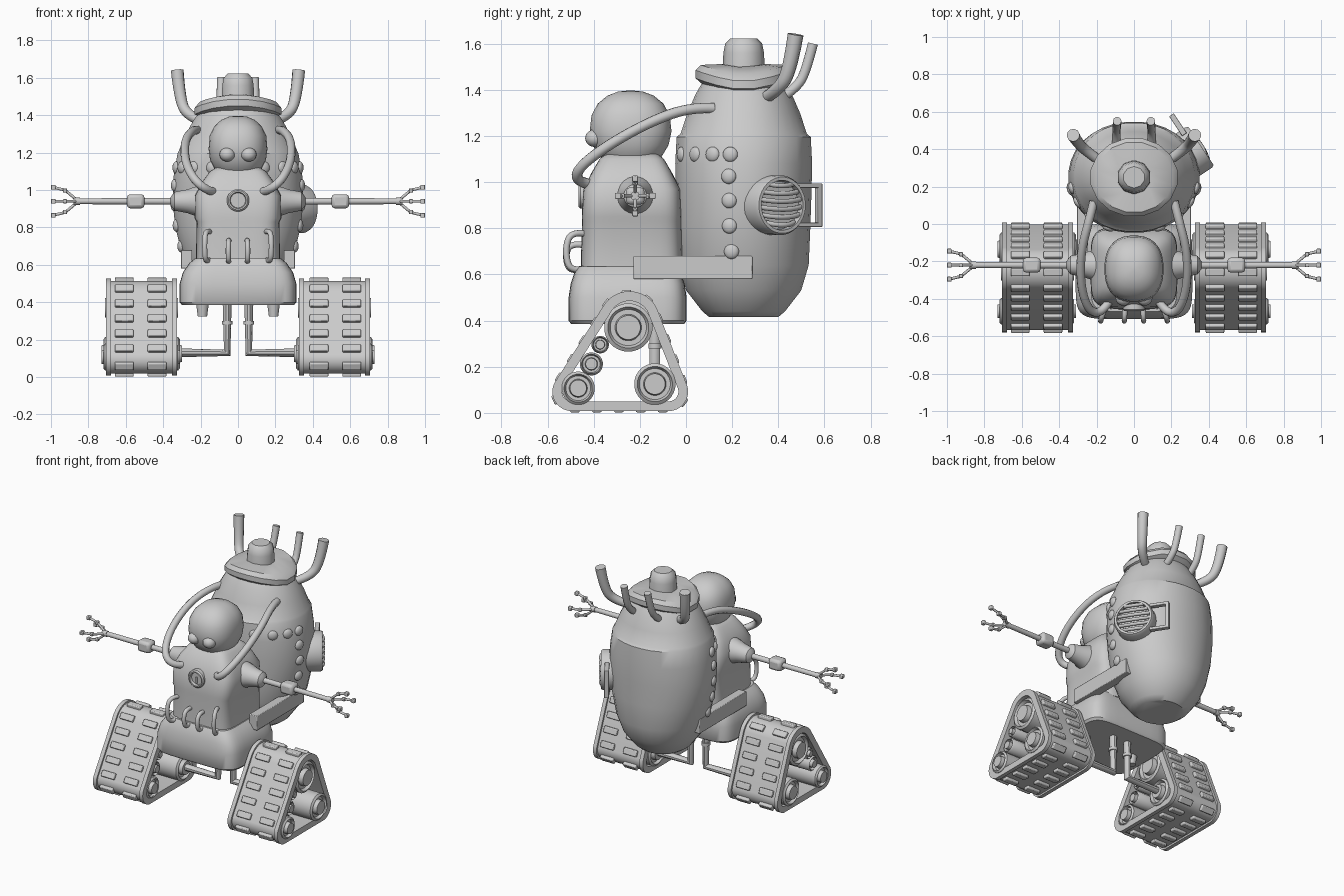
import bpy, bmesh, math
from mathutils import Matrix, Vector

if "Cube" in bpy.data.objects:
    bpy.data.objects.remove(bpy.data.objects["Cube"])

GREY = bpy.data.materials.new("plain_grey")
GREY.diffuse_color = (0.6, 0.6, 0.6, 1)
GREY.use_nodes = True
GREY.node_tree.nodes["Principled BSDF"].inputs["Base Color"].default_value = GREY.diffuse_color


def finish(name, bm, bevel=0):
    bmesh.ops.recalc_face_normals(bm, faces=bm.faces)
    me = bpy.data.meshes.new(name)
    bm.to_mesh(me)
    bm.free()
    me.materials.append(GREY)
    ob = bpy.data.objects.new(name, me)
    bpy.context.collection.objects.link(ob)
    if bevel:
        m = ob.modifiers.new("bevel", 'BEVEL')
        m.width, m.segments = bevel, 2
    return ob


def loft(name, rows, n=32, p=2, cx=0, cy=0, mat=None):
    """Stack of superellipse rings: rows of (z, rx, ry)."""
    bm = bmesh.new()
    rings = []
    for z, rx, ry in rows:
        ring = []
        for i in range(n):
            a = 2 * math.pi * (i + .5) / n
            c, s = math.cos(a), math.sin(a)
            ring.append(bm.verts.new((cx + rx * math.copysign(abs(c) ** (2 / p), c),
                                      cy + ry * math.copysign(abs(s) ** (2 / p), s), z)))
        rings.append(ring)
    for a, b in zip(rings, rings[1:]):
        for i in range(n):
            bm.faces.new((a[i], a[(i + 1) % n], b[(i + 1) % n], b[i]))
    bm.faces.new(rings[0])
    bm.faces.new(rings[-1])
    if mat:
        bm.transform(mat)
    return finish(name, bm)


def lathe_x(name, rows, s, y, z, n=24):
    """Round part on the x axis: rows of (x, radius)."""
    m = Matrix.Diagonal((s, 1, 1, 1)) @ Matrix.Translation((0, y, z)) @ Matrix.Rotation(math.pi / 2, 4, 'Y')
    return loft(name, [(x, r, r) for x, r in rows], n, mat=m)


def tube(name, pts, r, smooth=True, radii=None):
    cu = bpy.data.curves.new(name, 'CURVE')
    cu.dimensions = '3D'
    cu.bevel_depth, cu.bevel_resolution, cu.use_fill_caps = r, 3, True
    sp = cu.splines.new('NURBS' if smooth else 'POLY')
    sp.points.add(len(pts) - 1)
    for i, q in enumerate(pts):
        sp.points[i].co = (*q, 1)
        sp.points[i].radius = radii[i] if radii else 1
    if smooth:
        sp.order_u, sp.use_endpoint_u, sp.resolution_u = 3, True, 6
    tmp = bpy.data.objects.new(name, cu)
    bpy.context.collection.objects.link(tmp)
    dg = bpy.context.evaluated_depsgraph_get()
    me = bpy.data.meshes.new_from_object(tmp.evaluated_get(dg))
    bpy.data.objects.remove(tmp)
    me.materials.clear()
    me.materials.append(GREY)
    ob = bpy.data.objects.new(name, me)
    bpy.context.collection.objects.link(ob)
    return ob


def box(name, c, size, bevel=0, rot=None):
    bm = bmesh.new()
    bmesh.ops.create_cube(bm, size=1)
    bm.transform(Matrix.Translation(c) @ (rot or Matrix()) @ Matrix.Diagonal((*size, 1)))
    return finish(name, bm, bevel)


def ball(name, c, size, rot=None):
    bm = bmesh.new()
    bmesh.ops.create_uvsphere(bm, u_segments=16, v_segments=10, radius=1)
    bm.transform(Matrix.Translation(c) @ (rot or Matrix()) @ Matrix.Diagonal((*size, 1)))
    return finish(name, bm)


# Boiler tank on the back
TANK = [(.415, .15, .15), (.44, .185, .18), (.53, .25, .25), (.64, .295, .283), (.8, .337, .29),
        (.95, .352, .295), (1.08, .345, .298), (1.195, .325, .292), (1.21, .318, .275),
        (1.3, .28, .245), (1.38, .235, .21), (1.44, .19, .175), (1.47, .16, .15)]
loft("tank", TANK, n=32, p=2.1, cy=.25)


def tank_x(y, z):
    for a, b in zip(TANK, TANK[1:]):
        if a[0] <= z <= b[0]:
            t = (z - a[0]) / (b[0] - a[0])
            rx, ry = a[1] + t * (b[1] - a[1]), a[2] + t * (b[2] - a[2])
            v = (y - .25) / ry
            n = Vector((math.sqrt(1 - v * v) / rx, v / ry, 0)).normalized()
            return rx * math.sqrt(1 - v * v), n


# Bent lid with a knob
lid = loft("lid", [(1.40, .17, .16), (1.44, .236, .212), (1.475, .236, .212), (1.50, .21, .19), (1.512, .1, .1)],
           n=16, cy=.25)
for v in lid.data.vertices:
    v.co.z -= .55 * v.co.x ** 2
    v.co.z += .1 * abs(v.co.y - .25) - .01
loft("lid_knob", [(1.48, .092, .092), (1.56, .088, .088), (1.60, .08, .08), (1.622, .058, .058)], n=10, cy=.25)

# Torso, skirt and head
loft("torso", [(.60, .225, .222), (.83, .222, .216), (.85, .232, .217), (.97, .23, .21), (1.04, .195, .175),
               (1.10, .15, .14), (1.125, .11, .11)], n=40, p=5, cy=-.235)
loft("skirt", [(.385, .30, .245), (.40, .312, .256), (.50, .312, .256), (.56, .295, .247), (.61, .26, .23),
               (.635, .23, .215)], n=40, p=6, cy=-.253)
loft("head", [(1.08, .10, .10), (1.11, .125, .135), (1.16, .15, .165), (1.22, .158, .178), (1.29, .152, .17),
              (1.34, .128, .143), (1.375, .09, .10), (1.392, .05, .055), (1.397, .01, .01)], p=2.4, cy=-.24)

# Chest porthole and handles
front = Matrix.Translation((0, -.44, .945)) @ Matrix.Rotation(math.pi / 2, 4, 'X')
loft("porthole", [(-.02, .06, .06), (.018, .06, .06), (.026, .052, .052), (.026, .044, .044), (.010, .04, .04)],
     n=24, mat=front)
box("porthole_needle", (0, -.452, .935), (.01, .01, .04))
for x, top in ((-.16, .79), (-.052, .74), (.052, .74), (.16, .79)):
    k = 1.12 if abs(x) > .1 else 1
    tube("chest_handle", [(x * .92, -.43, top - .015), (x * k * .97, -.50, top), (x * k, -.525, (top + .61) / 2),
                          (x * k * .97, -.50, .605), (x * .92, -.43, .63)], .014)

# Triangular belt outline: support points of three circles, shared by belt, rims and treads
CORNERS = (((-.245, .395), .12), ((-.495, .092), .072), ((-.075, .092), .072))


def outline(off, n=60):
    pts = []
    for i in range(n):
        a = 2 * math.pi * (i + .5) / n
        d = Vector((math.cos(a), math.sin(a)))
        c, r = max(CORNERS, key=lambda k: Vector(k[0]).dot(d) + k[1])
        pts.append(Vector(c) + (r + off) * d)
    return pts


def belt(name, s, x0, x1, inner, outer):
    bm = bmesh.new()
    loops = [[bm.verts.new((s * x, *q)) for q in outline(o)]
             for x, o in ((x0, inner), (x0, outer), (x1, outer), (x1, inner))]
    for k in range(4):
        a, b = loops[k], loops[(k + 1) % 4]
        for i in range(len(a)):
            j = (i + 1) % len(a)
            bm.faces.new((a[i], a[j], b[j], b[i]))
    finish(name, bm)


def treads(s):
    pts = outline(0)
    segs = [(a, b) for a, b in zip(pts, pts[1:] + pts[:1])]
    total = sum((b - a).length for a, b in segs)
    step = total / 18
    nxt, run = step / 2, 0
    for a, b in segs:
        d = b - a
        while run <= nxt < run + d.length:
            q = a + d * ((nxt - run) / d.length)
            rot = Matrix.Rotation(math.atan2(d.y, d.x), 4, 'X')
            for x in (.433, .608):
                box("tread", (s * x, q.x, q.y), (.1, .042, .036), .006, rot)
            nxt += step
        run += d.length


for s in (1, -1):
    # Eyes, bolts and exhaust pipes
    ball("eye", (s * .057, -.395, 1.19), (.042, .042, .038))
    for y, z in ((-.02, 1.12), (.04, 1.12), (.115, 1.12), (.192, 1.12), (.185, 1.025), (.187, .92), (.188, .81),
                 (.197, .70)):
        x, n = tank_x(y, z)
        ball("tank_bolt", (s * x, y, z), (.018, .033, .033),
             Matrix.Rotation(math.atan2(n.y, n.x * s), 4, 'Z'))
    tube("large_exhaust", [(s * .20, .35, 1.37), (s * .27, .40, 1.40), (s * .31, .45, 1.48), (s * .325, .475, 1.64)],
         .033, radii=(.8, .85, .95, 1.05))
    tube("small_exhaust", [(s * .095, .42, 1.37), (s * .095, .48, 1.41), (s * .092, .52, 1.48), (s * .09, .55, 1.60)],
         .022, radii=(1, 1, 1, 1.05))

    # Hose from tank to chest
    tube("hose", [(s * .215, .12, 1.32), (s * .24, .02, 1.325), (s * .285, -.15, 1.265), (s * .285, -.34, 1.16),
                  (s * .24, -.47, 1.06), (s * .17, -.475, 1.0), (s * .13, -.41, .99)], .023)

    # Arm with four-pronged hand
    Y, Z = -.22, .94
    lathe_x("shoulder", [(.2, .085), (.24, .075), (.27, .064), (.34, .05), (.36, .022)], s, Y, Z)
    lathe_x("arm_rod", [(.33, .019), (.86, .016)], s, Y, Z, 12)
    box("elbow", (s * .547, Y, Z), (.095, .08, .075), .018)
    lathe_x("wrist", [(.845, .02), (.88, .02)], s, Y, Z, 12)
    for dy, dz in ((1, 0), (-1, 0), (0, 1), (0, -1)):
        at = lambda x, o: (s * x, Y + dy * o, Z + dz * o)
        tube("finger", [at(.865, .01), at(.925, .06), at(.99, .075)], .008, False)
        box("finger_joint", at(.925, .058), (.022, .022, .022), .004)
        box("fingertip", at(.988, .075), (.024, .026, .026), .004)

    # Beam holding the tank
    box("tank_beam", (s * .275, .03, .63), (.06, .515, .10), .004)

    # Track belt, rims and treads
    belt("track_belt", s, .335, .70, -.028, 0)
    belt("track_inner_rim", s, .325, .352, -.03, .012)
    belt("track_outer_rim", s, .68, .707, -.03, .012)
    treads(s)

    # Track wheels
    for y, z, r, x0, x1 in ((-.25, .37, .105, .32, .71), (-.467, .107, .072, .31, .73), (-.135, .125, .09, .30, .73),
                            (-.41, .212, .05, .33, .70), (-.372, .296, .038, .33, .70)):
        lathe_x("track_wheel", [(x0, r * .3), (x0, r * .5), (x0 + .03, r * .55), (x0 + .03, r * .75), (x0 + .01, r * .85),
                                (x0 + .02, r), (x1 - .02, r), (x1 - .01, r * .85), (x1 - .03, r * .75),
                                (x1 - .03, r * .55), (x1, r * .5), (x1, r * .2)], s, y, z)

    # Leg pipe, sleeve and peg under the skirt
    tube("leg_pipe", [(s * .058, -.135, .40), (s * .058, -.135, .13), (s * .34, -.135, .13)], .024, False)
    loft("leg_sleeve", [(.28, .029, .029), (.30, .029, .029)], 16, cx=s * .058, cy=-.135)
    loft("skirt_peg", [(.325, .026, .026), (.40, .036, .036)], 12, cx=s * .19, cy=-.25)

# Round grille with side frame, on the right of the tank only
ang = math.atan2(.55, .83)
grille = Matrix.Translation((.325, .395, .90)) @ Matrix.Rotation(ang, 4, 'Z')
loft("grille_rim", [(-.08, .13, .13), (.025, .13, .13), (.04, .122, .122), (.04, .108, .108), (.01, .104, .104)],
     n=32, mat=grille @ Matrix.Rotation(math.pi / 2, 4, 'Y'))
for i in range(6):
    h = -.085 + .034 * i
    w = math.sqrt(.112 ** 2 - h * h)
    tube("grille_bar", [grille @ Vector(q) for q in ((.02, -w, h + .01), (.065, 0, h - .012), (.02, w, h + .01))], .011)
for a, b in (((.10, -.085), (.225, -.085)), ((.10, .085), (.225, .085)), ((.215, -.085), (.215, .085))):
    mid = grille @ Vector((.0, (a[0] + b[0]) / 2, (a[1] + b[1]) / 2))
    box("grille_frame", mid, (.03, max(b[0] - a[0], .022), b[1] - a[1] + .02), .003, Matrix.Rotation(ang, 4, 'Z'))

# Smooth shading with sharp edges kept
bpy.ops.object.select_all(action='SELECT')
bpy.context.view_layer.objects.active = bpy.data.objects["tank"]
bpy.ops.object.shade_smooth_by_angle(angle=math.radians(38))
